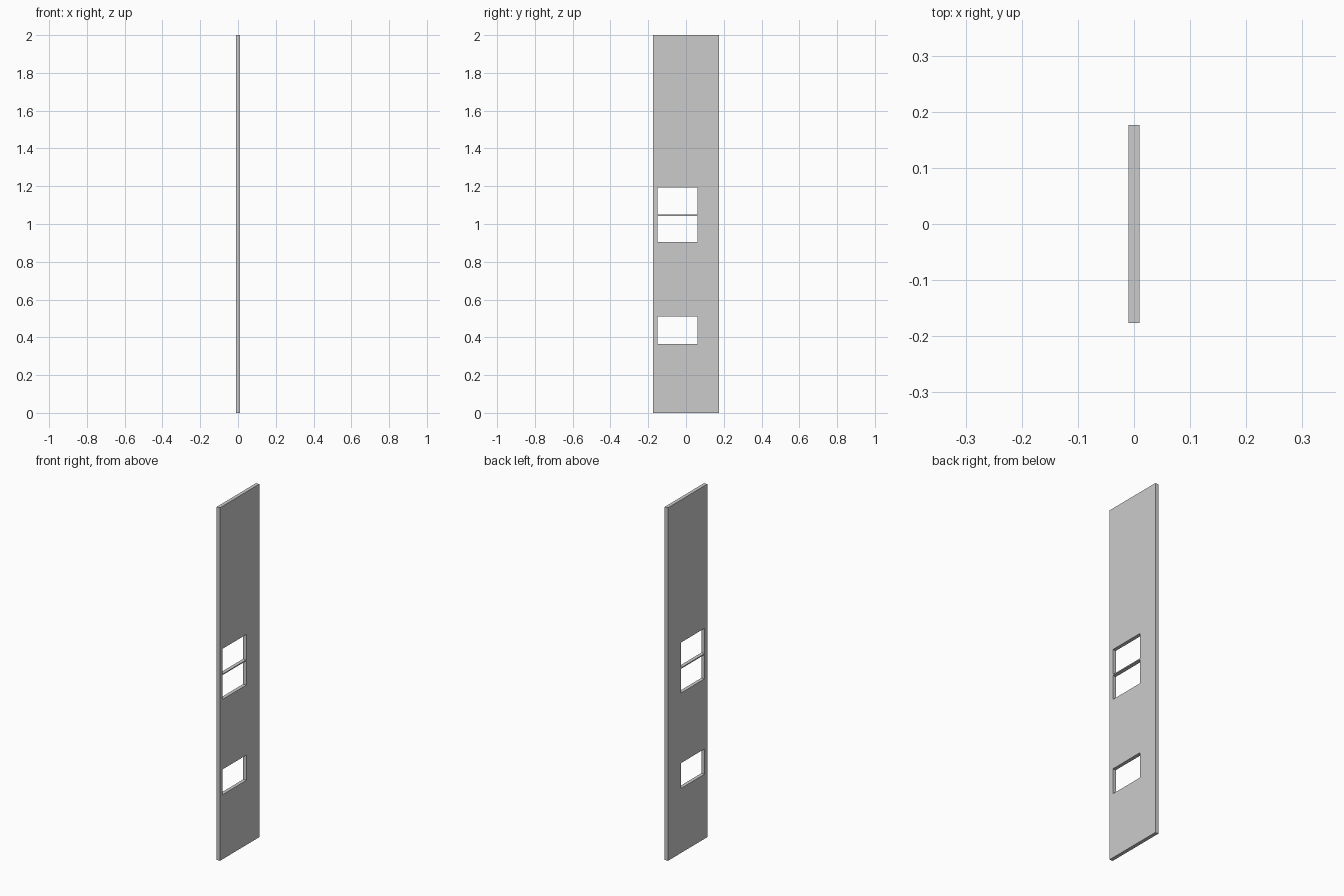
import bpy, bmesh

if "Cube" in bpy.data.objects:
    bpy.data.objects.remove(bpy.data.objects["Cube"])

THICK = 0.02
YS = [-0.176, -0.152, 0.06, 0.176]                               # panel edges and window sides
ZS = [0, 0.366, 0.509, 0.906, 1.043, 1.049, 1.192, 2.0]          # panel edges and window sills/heads
WINDOW_ROWS = {1, 3, 5}                                          # rows of the grid that are open

# Flat sheet with three rectangular openings
bm = bmesh.new()
verts = [[bm.verts.new((-THICK / 2, y, z)) for y in YS] for z in ZS]
for r in range(len(ZS) - 1):
    for c in range(len(YS) - 1):
        if c == 1 and r in WINDOW_ROWS:
            continue
        bm.faces.new((verts[r][c], verts[r][c + 1], verts[r + 1][c + 1], verts[r + 1][c]))

# Thicken the sheet, giving the openings their reveals
ext = bmesh.ops.extrude_face_region(bm, geom=bm.faces[:], use_keep_orig=True)
moved = [g for g in ext["geom"] if isinstance(g, bmesh.types.BMVert)]
bmesh.ops.translate(bm, vec=(THICK, 0, 0), verts=moved)
bmesh.ops.recalc_face_normals(bm, faces=bm.faces[:])

mesh = bpy.data.meshes.new("wall_panel")
bm.to_mesh(mesh)
bm.free()
panel = bpy.data.objects.new("wall_panel", mesh)
bpy.context.collection.objects.link(panel)
